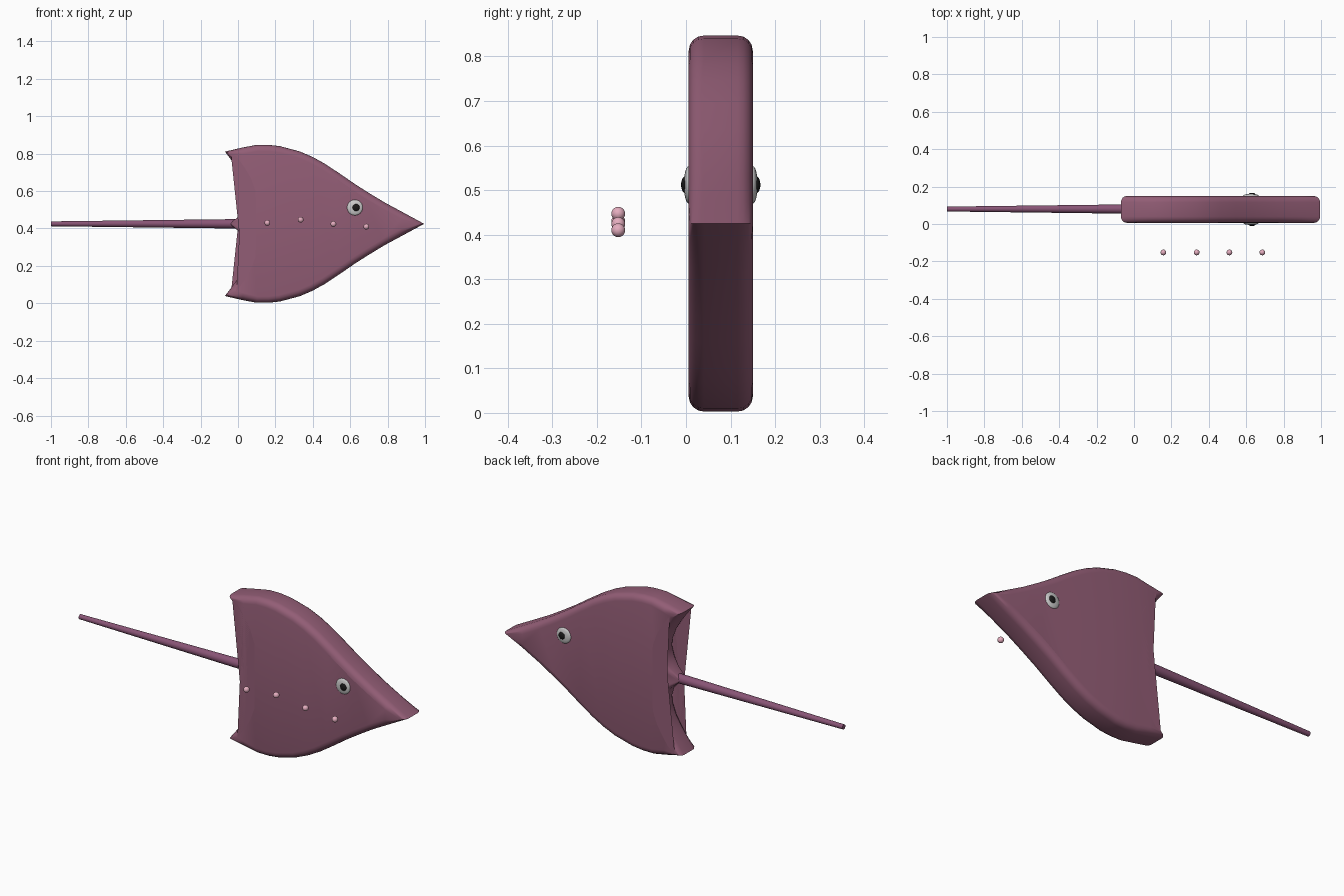
import bpy, bmesh, math
from mathutils import Vector, Matrix

if "Cube" in bpy.data.objects:
    bpy.data.objects.remove(bpy.data.objects["Cube"])

ZC, YC, HALF = 0.425, 0.078, 0.072   # mid height, mid depth, half thickness


def material(name, rgb):
    m = bpy.data.materials.new(name)
    m.diffuse_color = (*rgb, 1)
    m.use_nodes = True
    m.node_tree.nodes["Principled BSDF"].inputs["Base Color"].default_value = m.diffuse_color
    return m


SKIN = material("skin", (0.29, 0.11, 0.18))
TAIL = material("tail_skin", (0.25, 0.09, 0.18))
WHITE = material("eye_white", (0.75, 0.75, 0.75))
BLACK = material("pupil_black", (0.01, 0.01, 0.01))
PINK = material("bubble_pink", (0.78, 0.42, 0.52))


def finish(bm, name, mat, angle=40):
    bmesh.ops.recalc_face_normals(bm, faces=bm.faces)
    me = bpy.data.meshes.new(name)
    bm.to_mesh(me)
    bm.free()
    ob = bpy.data.objects.new(name, me)
    bpy.context.collection.objects.link(ob)
    me.materials.append(mat)
    bpy.ops.object.select_all(action='DESELECT')
    ob.select_set(True)
    bpy.context.view_layer.objects.active = ob
    bpy.ops.object.shade_smooth_by_angle(angle=math.radians(angle))
    return ob


def ball(name, loc, size, mat):
    bm = bmesh.new()
    bmesh.ops.create_uvsphere(bm, u_segments=20, v_segments=12, radius=1,
                              matrix=Matrix.Translation(loc) @ Matrix.Diagonal((*size, 1)))
    return finish(bm, name, mat)


# Body: mirrored outline, swept through the depth with rounded edges
upper = [(0.995, 0), (0.89, 0.057), (0.786, 0.113), (0.70, 0.165), (0.626, 0.212),
         (0.545, 0.268), (0.465, 0.321), (0.40, 0.357), (0.33, 0.387), (0.225, 0.415),
         (0.165, 0.422), (0.10, 0.422), (0.02, 0.407), (-0.07, 0.386), (-0.035, 0.34),
         (0.005, 0.285), (0.038, 0.23), (0.06, 0.17), (0.062, 0.13), (0.045, 0.085),
         (0.01, 0.045), (-0.045, 0)]
pts = [Vector(p) for p in upper + [(x, -z) for x, z in upper[-2:0:-1]]]
n = len(pts)


def inward(i):
    a = (pts[i] - pts[i - 1]).normalized()
    b = (pts[(i + 1) % n] - pts[i]).normalized()
    t = (a + b).normalized()
    return Vector((-t.y, t.x))


def pinch(p):
    # the root of the tail is thinner than the wings
    if abs(p.y) < 0.1 and p.x < 0.08:
        return 0.4 + 0.6 * min(1, abs(p.y) / 0.1)
    return 1


bm = bmesh.new()
rings = []
R = 0.034
arc = [math.radians(a) for a in (90, 67, 45, 22, 0)]
levels = [(R * (1 - math.cos(a)), -(HALF - R) - R * math.sin(a)) for a in arc]
levels += [(d, -y) for d, y in reversed(levels)]
for d, y in levels:
    ring = []
    for i, p in enumerate(pts):
        q = p + inward(i) * d
        ring.append(bm.verts.new((q.x, YC + y * pinch(p), ZC + q.y)))
    rings.append(ring)
for a, b in zip(rings, rings[1:]):
    for i in range(n):
        j = (i + 1) % n
        bm.faces.new((a[i], a[j], b[j], b[i]))
caps = [bm.faces.new(rings[0]), bm.faces.new(rings[-1])]
bmesh.ops.triangulate(bm, faces=caps)
finish(bm, "body", SKIN)

# Tail: long tapering rod
bm = bmesh.new()
bmesh.ops.create_cone(bm, cap_ends=True, segments=16, radius1=0.013, radius2=0.026, depth=1.06,
                      matrix=Matrix.Translation((-0.47, YC + 0.002, ZC)) @ Matrix.Rotation(math.pi / 2, 4, 'Y'))
finish(bm, "tail", TAIL)

# Eyes on both faces
for side, label in ((-1, "front"), (1, "back")):
    y = YC + side * HALF
    ball(f"{label}_eye", (0.625, y, 0.512), (0.042, 0.011, 0.042), WHITE)
    ball(f"{label}_pupil", (0.631, y + side * 0.006, 0.512), (0.02, 0.011, 0.02), BLACK)

# Floating bubbles in front
for i, (x, z) in enumerate(((0.157, 0.43), (0.335, 0.447), (0.51, 0.424), (0.686, 0.41))):
    ball(f"bubble_{i + 1}", (x, -0.152, z), (0.0155,) * 3, PINK)
